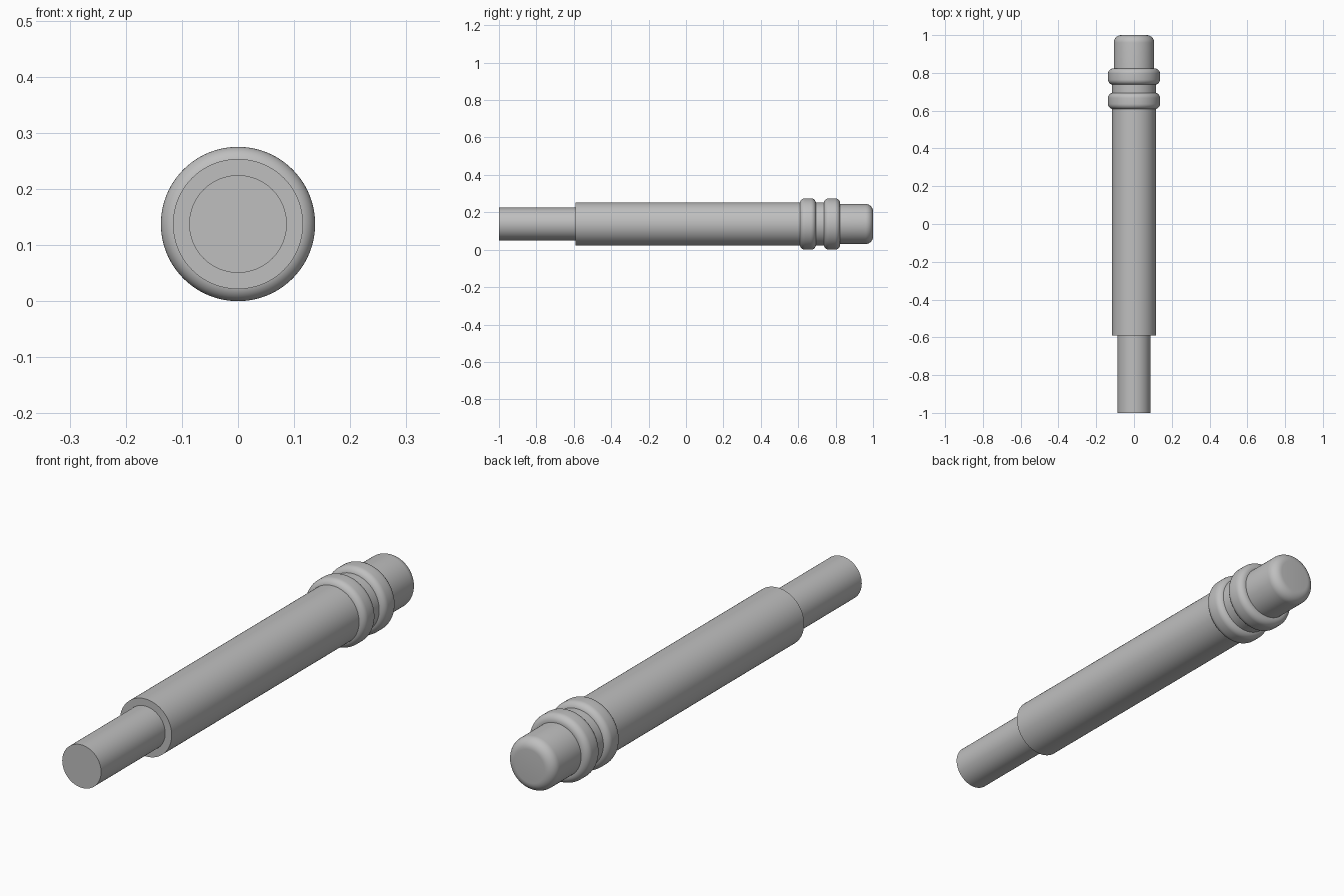
import bpy
import bmesh
from math import sin, cos, pi, radians

AXIS_Z = 0.1375
SIDES = 96

cube = bpy.data.objects.get("Cube")
if cube:
    bpy.data.objects.remove(cube, do_unlink=True)

grey = bpy.data.materials.new("plain grey")
grey.use_nodes = True
COLOUR = (0.52, 0.52, 0.52, 1)
grey.diffuse_color = COLOUR
grey.node_tree.nodes["Principled BSDF"].inputs["Base Color"].default_value = COLOUR


def turned_part(name, start, end, radius, round_start=0, round_end=0):
    """Capped solid of revolution along y, with optional rounded rims."""
    def rim(y, r, direction):
        if not r:
            return [(y, radius)]
        steps = [i / 8 * pi / 2 for i in range(9)]
        return [(y + direction * r * (1 - sin(a)), radius - r + r * cos(a)) for a in reversed(steps)]

    # rim points run from the outside edge of the flat cap to the side wall
    first = rim(start, round_start, 1)
    last = rim(end, round_end, -1)
    profile = first + last[::-1]
    bm = bmesh.new()
    rings = []
    for y, r in profile:
        rings.append([bm.verts.new((r * cos(2 * pi * i / SIDES), y, r * sin(2 * pi * i / SIDES)))
                      for i in range(SIDES)])
    for a, b in zip(rings, rings[1:]):
        for i in range(SIDES):
            j = (i + 1) % SIDES
            bm.faces.new((a[i], a[j], b[j], b[i]))
    bm.faces.new(rings[0])
    bm.faces.new(rings[-1])
    bmesh.ops.recalc_face_normals(bm, faces=bm.faces)
    mesh = bpy.data.meshes.new(name)
    bm.to_mesh(mesh)
    bm.free()
    mesh.materials.append(grey)
    obj = bpy.data.objects.new(name, mesh)
    obj.location.z = AXIS_Z
    bpy.context.collection.objects.link(obj)
    bpy.ops.object.select_all(action="DESELECT")
    obj.select_set(True)
    bpy.context.view_layer.objects.active = obj
    bpy.ops.object.shade_smooth_by_angle(angle=radians(30))
    return obj


# Thin front rod, main barrel and rounded rear tip
turned_part("front_rod", -1.0, -0.59, 0.087)
turned_part("main_barrel", -0.59, 0.78, 0.116)
turned_part("rear_tip", 0.78, 1.0, 0.107, round_end=0.04)

# Two rounded collars near the rear
for name, start in (("front_collar", 0.608), ("rear_collar", 0.737)):
    turned_part(name, start, start + 0.087, 0.1375, 0.028, 0.028)
